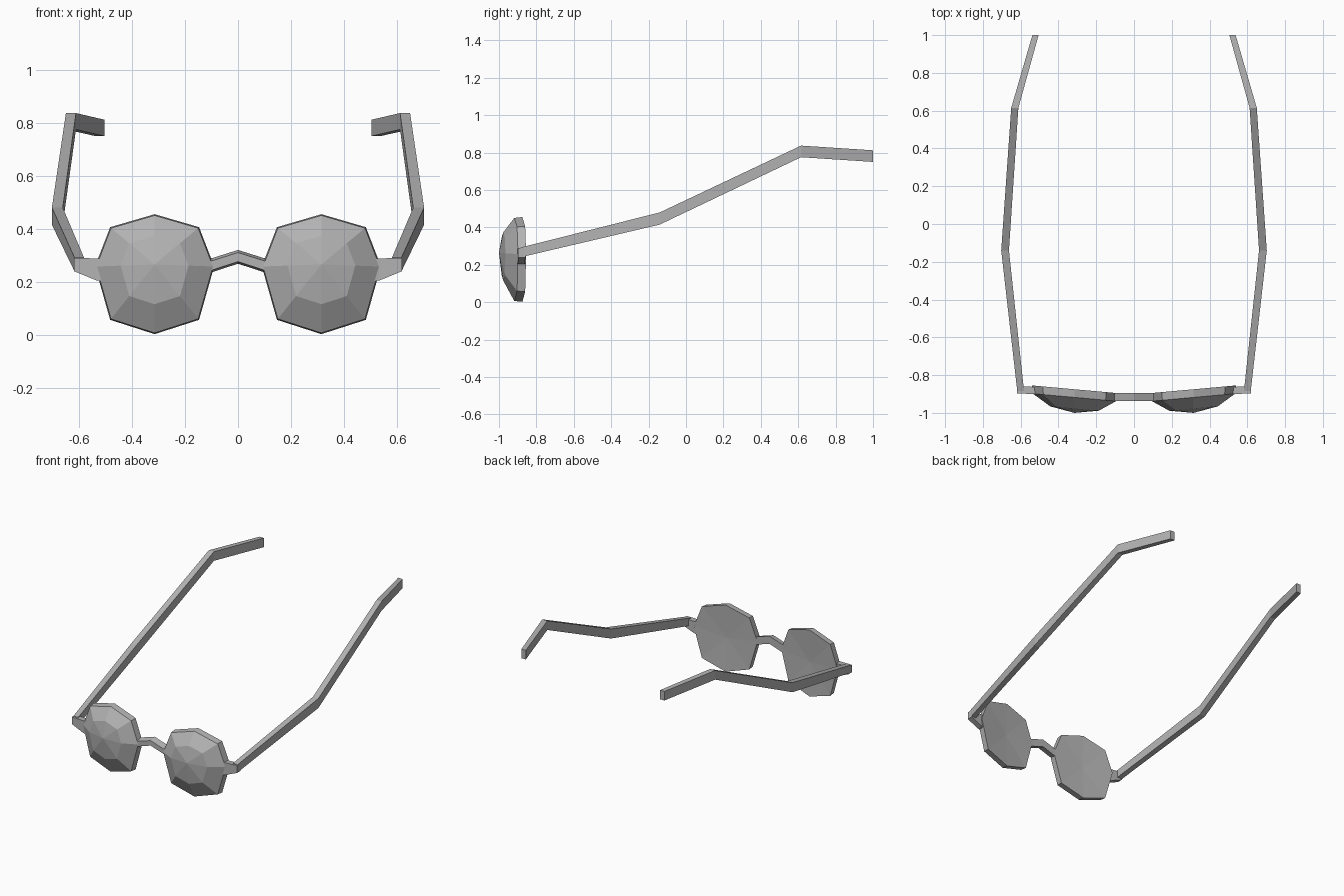
import bpy
import bmesh

cube = bpy.data.objects.get("Cube")
if cube:
    bpy.data.objects.remove(cube, do_unlink=True)

grey = bpy.data.materials.new("plain grey")
grey.use_nodes = True
GREY = (0.45, 0.45, 0.45, 1)
grey.diffuse_color = GREY
grey.node_tree.nodes["Principled BSDF"].inputs["Base Color"].default_value = GREY


def loft(name, rings, mirror=True):
    """Skin a closed solid through rings of points; a one-point ring makes a fan."""
    bm = bmesh.new()
    loops = [[bm.verts.new(p) for p in ring] for ring in rings]
    for a, b in zip(loops, loops[1:]):
        n = max(len(a), len(b))
        for i in range(n):
            j = (i + 1) % n
            if len(a) == 1:
                bm.faces.new((a[0], b[i], b[j]))
            elif len(b) == 1:
                bm.faces.new((a[i], a[j], b[0]))
            else:
                bm.faces.new((a[i], a[j], b[j], b[i]))
    for end in (loops[0], loops[-1]):
        if len(end) > 2:
            bm.faces.new(end)
    bmesh.ops.recalc_face_normals(bm, faces=bm.faces)
    mesh = bpy.data.meshes.new(name)
    bm.to_mesh(mesh)
    bm.free()
    mesh.materials.append(grey)
    obj = bpy.data.objects.new(name, mesh)
    bpy.context.collection.objects.link(obj)
    if mirror:
        obj.modifiers.new("Mirror", "MIRROR").use_mirror_merge = False
    return obj


# Faceted lenses: octagonal rim, domed front, slightly hollow back
CX, CZ = 0.315, 0.23
OCTAGON = [(0, 0.225), (0.168, 0.176), (0.225, 0.028), (0.168, -0.174),
           (0, -0.228), (-0.168, -0.174), (-0.225, 0.028), (-0.168, 0.176)]


def lens_ring(scale, depth, lift=0):
    return [(CX + x * scale, -0.875 + 0.09 * x * scale - depth, CZ + z * scale + lift)
            for x, z in OCTAGON]


loft("lenses", [
    [(CX, -0.885, CZ)],
    lens_ring(1, 0),
    lens_ring(0.98, 0.043),
    lens_ring(0.57, 0.102, 0.015),
    [(CX, -1.0, CZ + 0.035)],
])

# Hinge blocks, tapering outward from the lenses
loft("hinges", [
    [(x, front, low), (x, back, low), (x, back, high), (x, front, high)]
    for x, front, back, low, high in (
        (0.5, -0.905, -0.868, 0.2, 0.288),
        (0.535, -0.9, -0.862, 0.205, 0.288),
        (0.62, -0.897, -0.858, 0.24, 0.29))
])

# Temple arms, bowed outward and bent in at the ear
loft("temple_arms", [
    [(inner, y, low), (outer, y, low), (outer, y, high), (inner, y, high)]
    for inner, outer, y, low, high in (
        (0.582, 0.618, -0.885, 0.24, 0.292),
        (0.662, 0.703, -0.14, 0.415, 0.48),
        (0.612, 0.65, 0.615, 0.775, 0.837),
        (0.505, 0.538, 1.0, 0.75, 0.812))
])

# Arched bridge between the lenses
loft("bridge", [
    [(x, -0.938, low), (x, -0.895, low - 0.008), (x, -0.895, high), (x, -0.938, high - 0.01)]
    for x, low, high in (
        (-0.13, 0.23, 0.283), (-0.095, 0.245, 0.29), (0, 0.276, 0.32),
        (0.095, 0.245, 0.29), (0.13, 0.23, 0.283))
], mirror=False)
